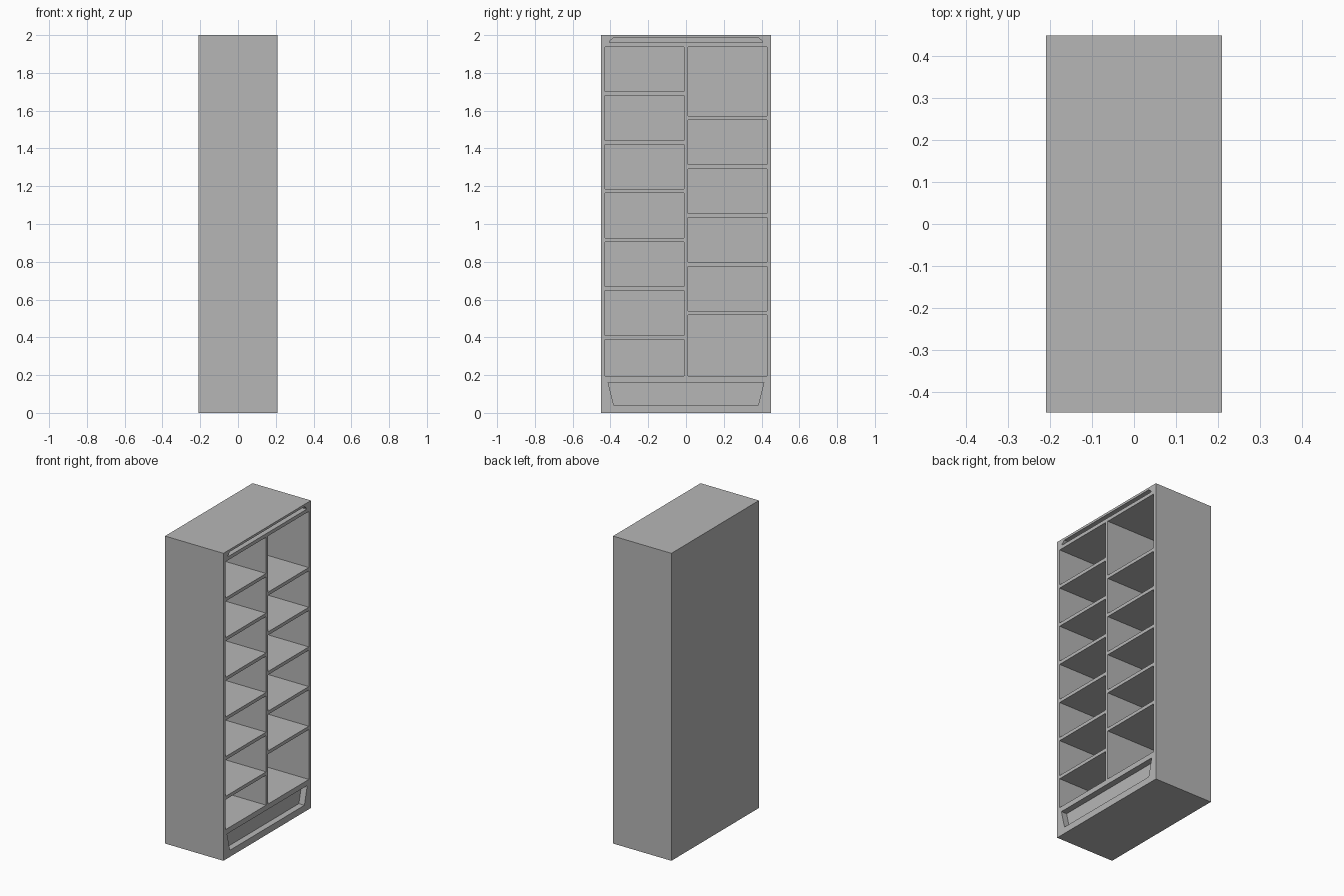
import bpy, bmesh

if "Cube" in bpy.data.objects:
    bpy.data.objects.remove(bpy.data.objects["Cube"])

W, D, H = 0.21, 0.45, 2.0      # half depth (x), half width (y), height
BACK = -0.20                   # front side of the back panel

grey = bpy.data.materials.new("plain grey")
grey.diffuse_color = (0.47, 0.47, 0.47, 1)
grey.use_nodes = True
grey.node_tree.nodes["Principled BSDF"].inputs["Base Color"].default_value = grey.diffuse_color


def prism(bm, profile, x0, x1):
    """Extrude a (y, z) profile along x."""
    face = bm.faces.new([bm.verts.new((x0, y, z)) for y, z in profile])
    ext = bmesh.ops.extrude_face_region(bm, geom=[face])["geom"]
    moved = [v for v in ext if isinstance(v, bmesh.types.BMVert)]
    bmesh.ops.translate(bm, verts=moved, vec=(x1 - x0, 0, 0))


def rect(y0, y1, z0, z1):
    return [(y0, z0), (y1, z0), (y1, z1), (y0, z1)]


def make(name, prisms):
    bm = bmesh.new()
    for profile, x0, x1 in prisms:
        prism(bm, profile, x0, x1)
    bmesh.ops.recalc_face_normals(bm, faces=bm.faces)
    mesh = bpy.data.meshes.new(name)
    bm.to_mesh(mesh)
    bm.free()
    mesh.materials.append(grey)
    obj = bpy.data.objects.new(name, mesh)
    bpy.context.collection.objects.link(obj)
    return obj


# Compartments: (bottom, top) of each opening in the two columns
STEP, SHELF, TOP, BOTTOM = 0.258, 0.022, 1.937, 0.194
left = [(max(TOP - (i + 1) * STEP + SHELF, BOTTOM), TOP - i * STEP)
        for i in range(7)]
right_tops = [TOP] + [1.55 - i * STEP for i in range(5)]
right = [(t + SHELF, right_tops[i]) for i, t in enumerate(right_tops[1:])]
right.append((BOTTOM, right_tops[-1]))

cuts = [(rect(-0.428, -0.011, a, b), BACK - 0.05, W + 0.05) for a, b in left]
cuts += [(rect(0.011, 0.428, a, b), BACK - 0.05, W + 0.05) for a, b in right]

# Shallow tapered recesses in the plinth and the top rail
cuts.append(([(-0.383, 0.043), (0.383, 0.043), (0.412, 0.16), (-0.412, 0.16)],
             W - 0.04, W + 0.05))
cuts.append(([(-0.405, 1.96), (0.405, 1.96), (0.405, 1.967), (0.385, 1.985),
              (-0.385, 1.985), (-0.405, 1.967)], W - 0.04, W + 0.05))

# Carcass: one block with every opening cut out
carcass = make("shelf_carcass", [(rect(-D, D, 0, H), BACK, W)])
cutter = make("opening_cutter", cuts)
cutter.hide_render = True
mod = carcass.modifiers.new("openings", "BOOLEAN")
mod.operation = "DIFFERENCE"
mod.solver = "EXACT"
mod.object = cutter
graph = bpy.context.evaluated_depsgraph_get()
carved = bpy.data.meshes.new_from_object(carcass.evaluated_get(graph))
carcass.modifiers.clear()
carcass.data = carved
bpy.data.objects.remove(cutter)

# Back panel closing all compartments
make("back_panel", [(rect(-D, D, 0, H), -W, BACK)])
